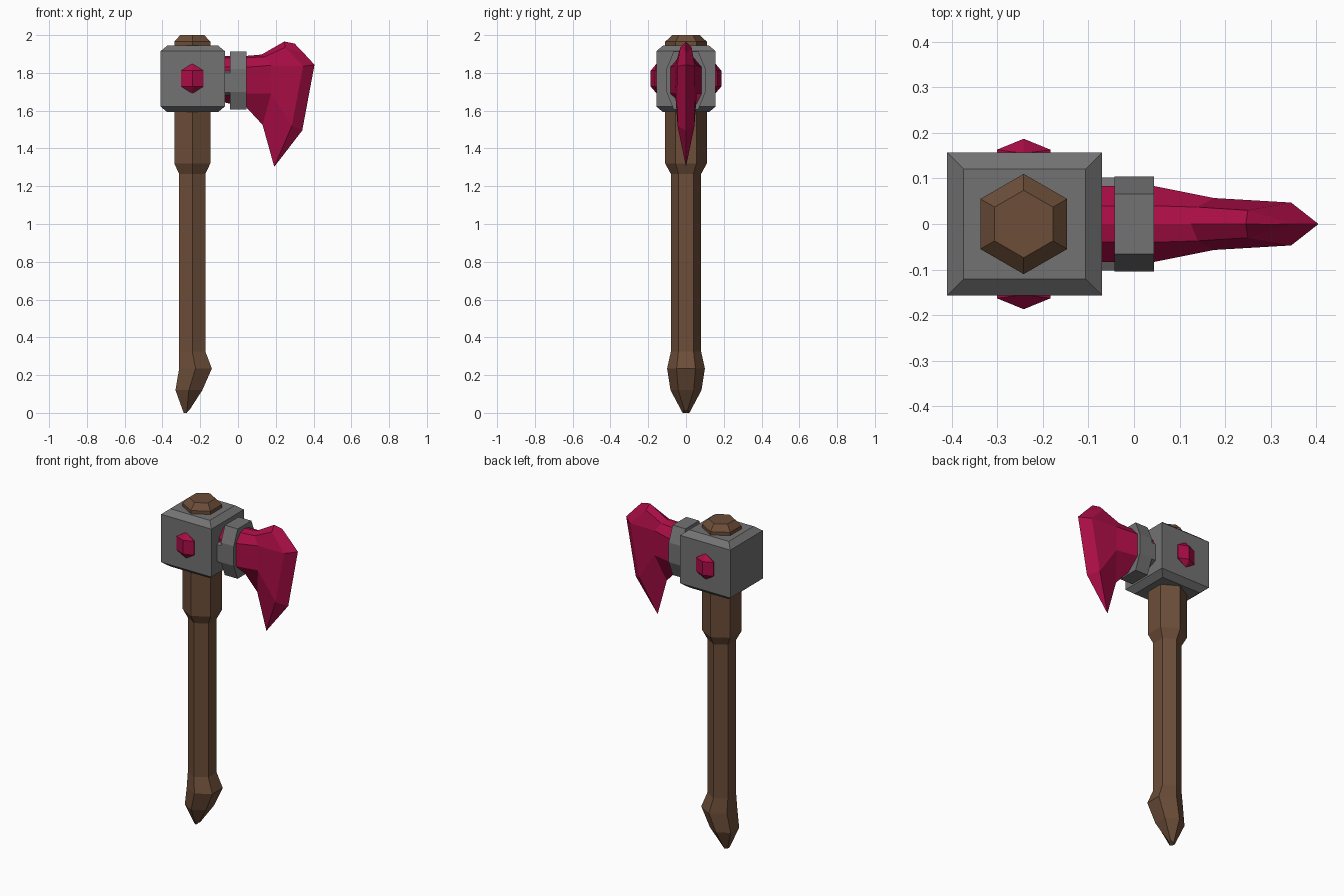
import bpy, bmesh
from math import sin, cos, pi

if "Cube" in bpy.data.objects:
    bpy.data.objects.remove(bpy.data.objects["Cube"])


def material(name, rgb):
    m = bpy.data.materials.new(name)
    m.diffuse_color = (*rgb, 1)
    m.use_nodes = True
    m.node_tree.nodes["Principled BSDF"].inputs["Base Color"].default_value = m.diffuse_color
    return m


WOOD = material("wood", (0.15, 0.075, 0.04))
CRYSTAL = material("crimson", (0.40, 0.004, 0.06))
STEEL = material("steel", (0.17, 0.17, 0.17))


def finish(name, bm, mat):
    bmesh.ops.remove_doubles(bm, verts=bm.verts, dist=0.0005)
    bmesh.ops.recalc_face_normals(bm, faces=bm.faces)
    me = bpy.data.meshes.new(name)
    bm.to_mesh(me)
    bm.free()
    me.materials.append(mat)
    ob = bpy.data.objects.new(name, me)
    bpy.context.collection.objects.link(ob)
    return ob


def loft(name, rings, mat, cap_end=True):
    bm = bmesh.new()
    vs = [[bm.verts.new(p) for p in ring] for ring in rings]
    n = len(rings[0])
    for a, b in zip(vs, vs[1:]):
        for i in range(n):
            j = (i + 1) % n
            bm.faces.new((a[i], a[j], b[j], b[i]))
    bm.faces.new(vs[0])
    if cap_end:
        bm.faces.new(vs[-1])
    return finish(name, bm, mat)


CX = -0.242   # handle axis
CZ = 1.77     # head centre height

# Hexagonal handle with a hooked pommel: (z, centre x, radius)
profile = [(0.008, -0.272, 0.018), (0.12, -0.26, 0.082), (0.235, -0.225, 0.1),
           (0.325, CX, 0.08), (1.265, CX, 0.08), (1.32, CX, 0.11),
           (1.965, CX, 0.11), (2.0, CX, 0.074)]
handle = loft("handle", [[(cx + r * sin(k * pi / 3), r * cos(k * pi / 3), z)
                          for k in range(6)] for z, cx, r in profile], WOOD)
# pommel tip rests on the ground
for v in handle.data.vertices:
    if v.co.z < 0.05:
        v.co.z = 0.0 if v.co.x < -0.272 else 0.016

# Head block, chamfered top and bottom
rings = [[(-0.24 + sx * (0.17 - d), sy * (0.157 - d), z)
          for sx, sy in ((-1, -1), (1, -1), (1, 1), (-1, 1))]
         for z, d in ((1.592, 0.036), (1.622, 0), (1.915, 0), (1.945, 0.036))]
loft("head_block", rings, STEEL)

# Crystal passing through the block, showing as a gem on both faces
bm = bmesh.new()
for sy in (-1, 1):
    for sz in (-1, 1):
        for x, y, z in ((-0.059, 0.163, 0.042), (0.059, 0.163, 0.042),
                        (0, 0.187, 0.042), (0, 0.155, 0.08)):
            bm.verts.new((CX + x, sy * y, CZ + sz * z))
bmesh.ops.convex_hull(bm, input=bm.verts)
bmesh.ops.dissolve_limit(bm, angle_limit=0.01, verts=bm.verts, edges=bm.edges)
finish("gem", bm, CRYSTAL)

# Octagonal collar around the blade neck
half = [(0.066, 1.912), (0.104, 1.82), (0.104, 1.70), (0.066, 1.607)]
octagon = half + [(-y, z) for y, z in reversed(half)]
loft("collar", [[(x, y, z) for y, z in octagon] for x in (-0.043, 0.044)], STEEL)

# Side straps joining the collar to the block
for side, s in (("front", -1), ("back", 1)):
    loft(side + "_strap", [[(x, s * y, z) for y, z in
                            ((0.07, 1.68), (0.102, 1.695), (0.102, 1.80), (0.07, 1.815))]
                           for x in (-0.09, -0.02)], STEEL)

# Blade: half cross-sections (x, z, half thickness), mirrored in y
sections = [
    [(-0.1, 1.89, 0), (-0.1, 1.88, 0.04), (-0.1, 1.83, 0.083),
     (-0.1, 1.70, 0.083), (-0.1, 1.65, 0)],
    [(0.045, 1.89, 0), (0.045, 1.88, 0.04), (0.045, 1.83, 0.083),
     (0.045, 1.69, 0.083), (0.045, 1.617, 0)],
    [(0.125, 1.897, 0), (0.14, 1.885, 0.037), (0.175, 1.84, 0.057),
     (0.175, 1.69, 0.057), (0.13, 1.525, 0)],
    [(0.245, 1.966, 0), (0.25, 1.935, 0.03), (0.345, 1.835, 0.047),
     (0.285, 1.52, 0.045), (0.192, 1.303, 0)],
    [(0.30, 1.955, 0), (0.35, 1.903, 0), (0.405, 1.843, 0),
     (0.34, 1.495, 0), (0.192, 1.303, 0)]]
loft("blade", [[(x, y, z) for x, z, y in s] +
               [(x, -y, z) for x, z, y in s[3:0:-1]] for s in sections],
     CRYSTAL, cap_end=False)
